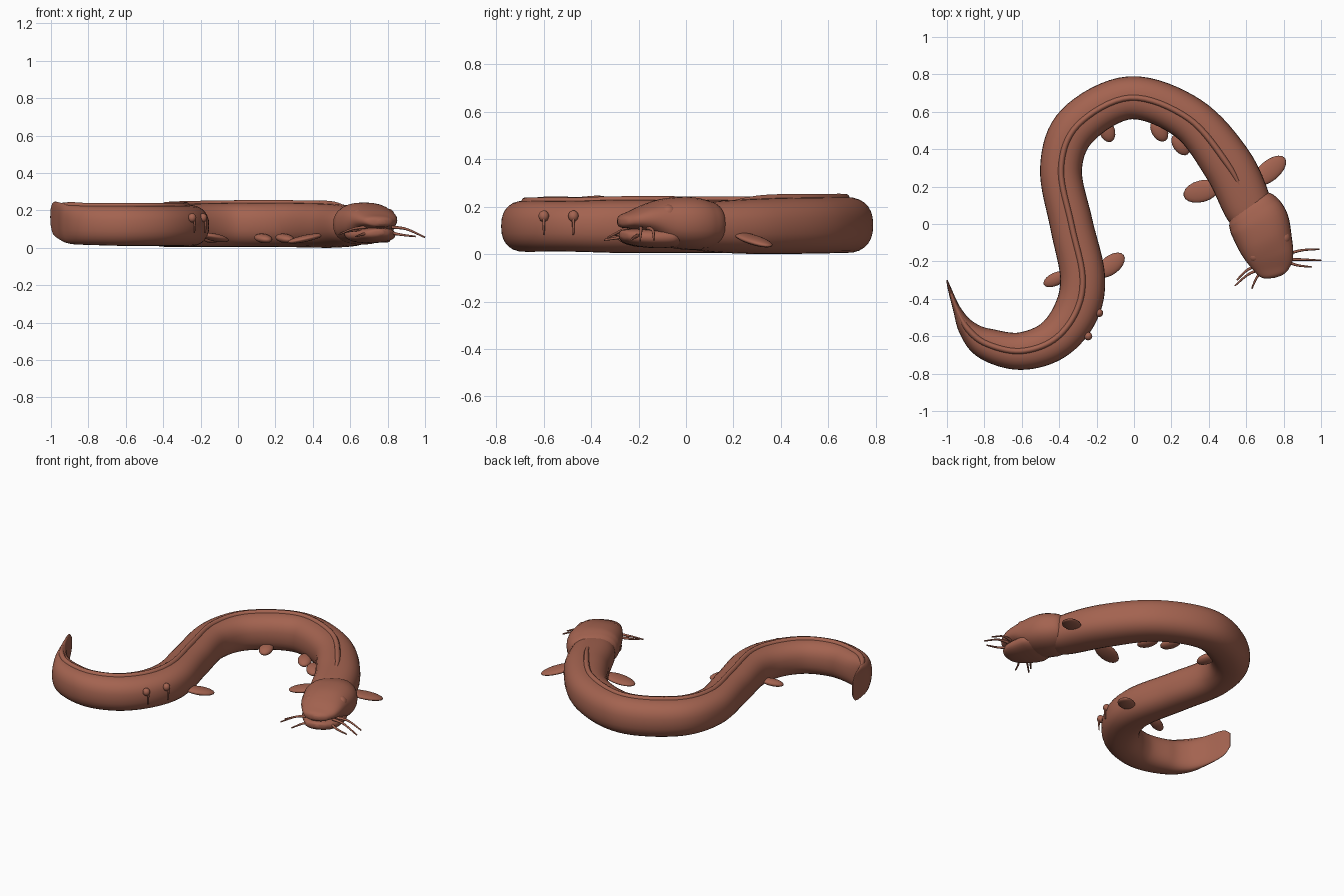
import bpy, bmesh, math
from mathutils import Vector, Euler

if "Cube" in bpy.data.objects:
    bpy.data.objects.remove(bpy.data.objects["Cube"])

# One skin colour
skin = bpy.data.materials.new("reddish_brown_skin")
skin.use_nodes = True
colour = (0.37, 0.125, 0.08, 1)
skin.diffuse_color = colour
skin.node_tree.nodes["Principled BSDF"].inputs["Base Color"].default_value = colour


def finish(name, bm):
    bmesh.ops.recalc_face_normals(bm, faces=bm.faces)
    for f in bm.faces:
        f.smooth = True
    mesh = bpy.data.meshes.new(name)
    bm.to_mesh(mesh)
    bm.free()
    mesh.materials.append(skin)
    obj = bpy.data.objects.new(name, mesh)
    bpy.context.scene.collection.objects.link(obj)
    return obj


def spline(keys, steps):
    """Smooth interpolation through rows of numbers."""
    rows = [keys[0]] + list(keys) + [keys[-1]]
    out = []
    for i in range(1, len(rows) - 2):
        for s in range(steps):
            t = s / steps
            out.append([0.5 * (2 * b + (c - a) * t + (2 * a - 5 * b + 4 * c - d) * t * t
                               + (3 * b - a - 3 * c + d) * t ** 3)
                        for a, b, c, d in zip(*rows[i - 1:i + 3])])
    return out + [list(keys[-1])]


def loft(name, keys, steps=8, sides=28, power=0.85):
    """Skin rounded sections (x, y, half width, bottom, top) along a path."""
    rows = spline(keys, steps)
    bm = bmesh.new()
    rings = []
    for i, (x, y, w, low, high) in enumerate(rows):
        a, b = rows[max(i - 1, 0)], rows[min(i + 1, len(rows) - 1)]
        along = Vector((b[0] - a[0], b[1] - a[1], 0)).normalized()
        side = Vector((-along.y, along.x, 0))
        ring = []
        for k in range(sides):
            ang = math.tau * k / sides
            c, s = math.cos(ang), math.sin(ang)
            c = math.copysign(abs(c) ** power, c)
            s = math.copysign(abs(s) ** power, s)
            p = Vector((x, y, (low + high) / 2)) + side * max(w, 0.002) * c
            p.z += s * (high - low) / 2
            ring.append(bm.verts.new(p))
        rings.append(ring)
    for r, q in zip(rings, rings[1:]):
        for k in range(sides):
            n = (k + 1) % sides
            bm.faces.new((r[k], r[n], q[n], q[k]))
    bm.faces.new(rings[0])
    bm.faces.new(rings[-1])
    return finish(name, bm)


def blob(name, loc, size, turn=0, tilt=0):
    """Ellipsoid, long axis turned in plan and tilted downward."""
    bm = bmesh.new()
    bmesh.ops.create_uvsphere(bm, u_segments=20, v_segments=12, radius=1)
    rot = Euler((0, math.radians(tilt), math.radians(turn))).to_matrix()
    for v in bm.verts:
        v.co = rot @ Vector([c * s for c, s in zip(v.co, size)]) + Vector(loc)
    return finish(name, bm)


def strand(name, points, radius):
    """Tapered thin tube."""
    cu = bpy.data.curves.new(name, "CURVE")
    cu.dimensions = "3D"
    cu.bevel_depth = radius
    cu.bevel_resolution = 2
    cu.use_fill_caps = True
    cu.materials.append(skin)
    sp = cu.splines.new("POLY")
    path = spline(points, 5)
    sp.points.add(len(path) - 1)
    for i, p in enumerate(path):
        sp.points[i].co = (*p, 1)
        sp.points[i].radius = 1 - 0.6 * i / len(path)
    bpy.context.scene.collection.objects.link(bpy.data.objects.new(name, cu))


# Winding body, tail to neck
body = [(-1, -.3, .004, .12, .21), (-.985, -.35, .01, .07, .245),
        (-.945, -.46, .022, .04, .24), (-.89, -.56, .05, .02, .23),
        (-.79, -.64, .085, .015, .225), (-.61, -.68, .1, .01, .225),
        (-.43, -.62, .11, .01, .225), (-.31, -.47, .12, .01, .225),
        (-.275, -.28, .12, .005, .23), (-.335, 0, .115, .005, .23),
        (-.39, .3, .112, .005, .23), (-.3, .53, .12, .005, .235),
        (-.02, .675, .115, .005, .24), (.29, .565, .12, .003, .24),
        (.5, .32, .135, 0, .235), (.61, .09, .13, .01, .22), (.65, 0, .1, .03, .2)]
loft("body", body)

# Low fin running along the back
ridge = [(x, y, .018, high - .06, high + .014) for x, y, w, low, high in body[2:-2]]
ridge[0] = (*ridge[0][:2], .008, .15, .24)
loft("back_fin", ridge + [(.59, .15, .01, .15, .215)], sides=12)

# Head with upper and lower jaw
loft("head", [(.6, .125, .09, .06, .19), (.615, .1, .125, .035, .215),
              (.64, .06, .15, .02, .232), (.67, 0, .16, .018, .242),
              (.7, -.09, .148, .035, .235), (.73, -.17, .128, .085, .21),
              (.752, -.235, .1, .107, .18), (.765, -.268, .065, .112, .165),
              (.77, -.282, .02, .125, .15)])
loft("lower_jaw", [(.68, -.05, .12, .03, .13), (.7, -.1, .135, .025, .12),
                   (.73, -.17, .118, .028, .112), (.75, -.232, .09, .04, .106),
                   (.762, -.263, .055, .055, .102), (.767, -.276, .015, .07, .095)])

# Eyes
for side, loc in (("left", (.8, -.075, .175)), ("right", (.645, -.17, .175))):
    blob(side + "_eye", loc, (.036, .036, .034))

# Barbels around the mouth
whiskers = [((.82, -.16, .11), (.9, -.14, .1), (.99, -.135, .06)),
            ((.82, -.19, .11), (.9, -.19, .1), (1, -.195, .055)),
            ((.82, -.2, .08), (.87, -.22, .07), (.95, -.23, .06)),
            ((.68, -.24, .11), (.61, -.27, .1), (.54, -.33, .07)),
            ((.7, -.25, .08), (.66, -.28, .07), (.63, -.345, .06)),
            ((.66, -.22, .1), (.6, -.25, .09), (.55, -.3, .08))]
for i, pts in enumerate(whiskers):
    strand(f"barbel_{i + 1}", pts, .009)

# Paddle fins
blob("left_front_fin", (.725, .285, .06), (.11, .055, .018), 40, 14)
blob("right_front_fin", (.36, .175, .05), (.1, .058, .018), 195, 12)
blob("left_rear_fin", (-.125, -.22, .055), (.09, .05, .02), 38, 10)
blob("right_rear_fin", (-.42, -.295, .06), (.07, .035, .02), 205, 10)

# Small lobes inside the bend
for i, (x, y, turn) in enumerate([(-.145, .5, -70), (.135, .5, -60), (.25, .425, -55)]):
    blob(f"lobe_{i + 1}", (x, y, .05), (.065, .042, .024), turn, 8)

# Knobs with drips on the flank
for i, (x, y) in enumerate([(-.187, -.475), (-.245, -.6)]):
    blob(f"flank_knob_{i + 1}", (x, y, .16), (.022, .022, .024))
    strand(f"flank_drip_{i + 1}", [(x + .012, y, .16), (x + .014, y, .12), (x + .012, y, .08)], .007)
